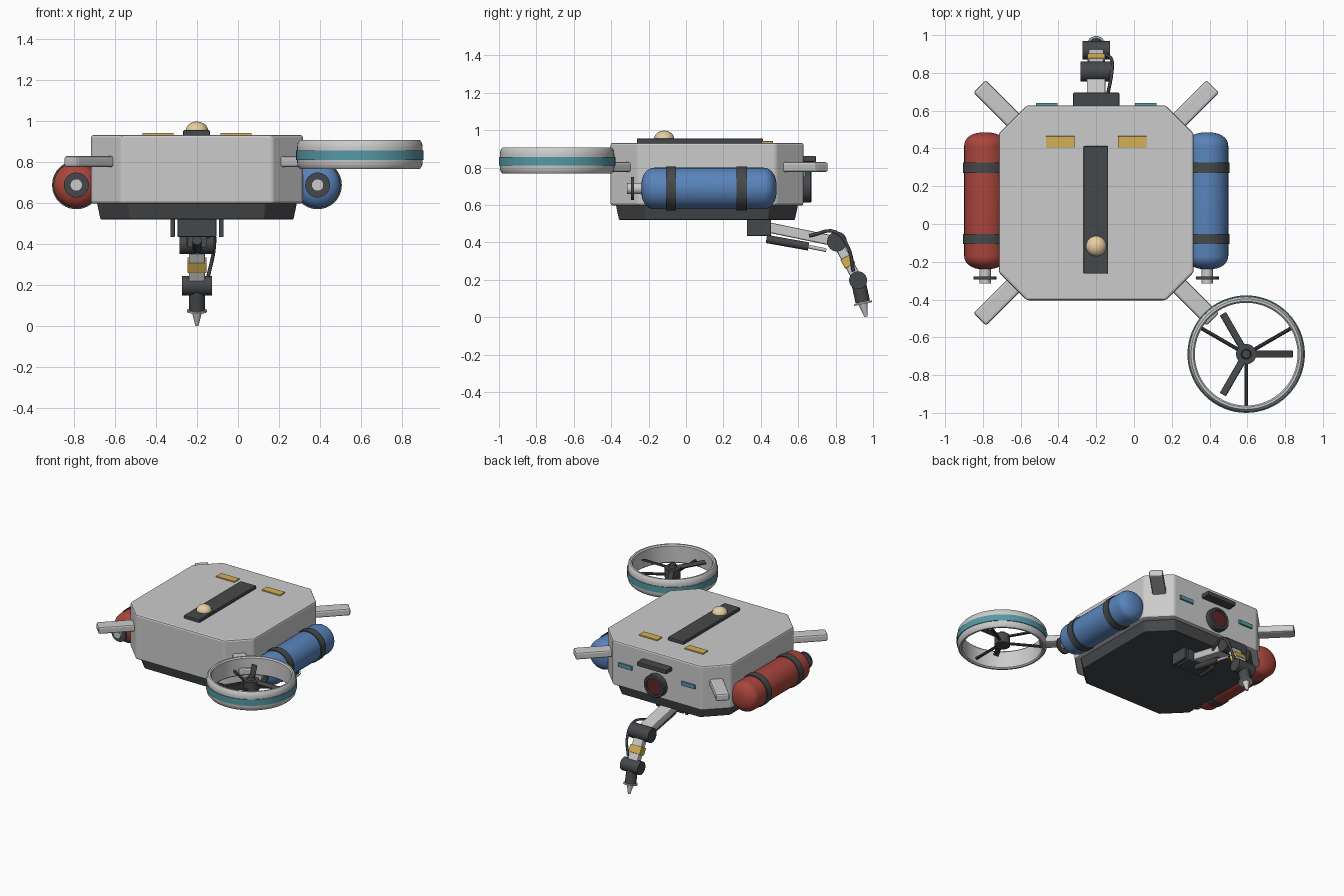
import bpy, bmesh, math
from mathutils import Vector, Matrix

if "Cube" in bpy.data.objects:
    bpy.data.objects.remove(bpy.data.objects["Cube"])

CX, CY = -0.2, 0.112   # hull centre


def mat(name, r, g, b):
    m = bpy.data.materials.new(name)
    m.diffuse_color = (r, g, b, 1)
    m.use_nodes = True
    m.node_tree.nodes["Principled BSDF"].inputs["Base Color"].default_value = m.diffuse_color
    return m


DARK = mat("dark", 0.06, 0.065, 0.07)
TEAL = mat("teal", 0.09, 0.32, 0.37)
RED = mat("red", 0.40, 0.06, 0.045)
BLUE = mat("blue", 0.10, 0.23, 0.50)
YELLOW = mat("yellow", 0.65, 0.44, 0.09)
CREAM = mat("cream", 0.80, 0.62, 0.36)
LENS = mat("lens", 0.12, 0.02, 0.02)


def finish(name, bm, matrix, m, smooth=False):
    bmesh.ops.recalc_face_normals(bm, faces=bm.faces)
    me = bpy.data.meshes.new(name)
    bm.to_mesh(me)
    bm.free()
    ob = bpy.data.objects.new(name, me)
    bpy.context.collection.objects.link(ob)
    ob.matrix_world = matrix
    if m:
        me.materials.append(m)
    if smooth:
        bpy.ops.object.select_all(action='DESELECT')
        ob.select_set(True)
        bpy.context.view_layer.objects.active = ob
        bpy.ops.object.shade_smooth_by_angle(angle=math.radians(35))
    return ob


def aim(loc, axis):
    q = Vector(axis).to_track_quat('Z', 'Y')
    return Matrix.Translation(loc) @ q.to_matrix().to_4x4()


def lathe(name, prof, loc, axis=(0, 0, 1), m=None, n=32, closed=False):
    """Revolve (radius, height) points about an axis."""
    bm = bmesh.new()
    rings = [[bm.verts.new((r * math.cos(2 * math.pi * i / n), r * math.sin(2 * math.pi * i / n), h))
              for i in range(n)] for r, h in prof]
    pairs = list(zip(rings, rings[1:])) + ([(rings[-1], rings[0])] if closed else [])
    for a, b in pairs:
        for i in range(n):
            j = (i + 1) % n
            bm.faces.new((a[i], a[j], b[j], b[i]))
    if not closed:
        bmesh.ops.remove_doubles(bm, verts=bm.verts, dist=1e-5)
    return finish(name, bm, aim(loc, axis), m, True)


def rod(name, a, b, r, m=None, r2=None, n=24):
    a, b = Vector(a), Vector(b)
    h = (b - a).length
    r2 = r if r2 is None else r2
    return lathe(name, [(0, 0), (r, 0), (r2, h), (0, h)], a, b - a, m, n)


def block(name, x, y, z, m=None, bev=0.005, matrix=Matrix()):
    """Bevelled box from (min, max) ranges."""
    bm = bmesh.new()
    bmesh.ops.create_cube(bm, size=1)
    for v in bm.verts:
        v.co = [(r[0] + r[1]) / 2 + c * (r[1] - r[0]) for r, c in zip((x, y, z), v.co)]
    if bev:
        bmesh.ops.bevel(bm, geom=bm.edges[:], offset=bev, segments=2, profile=0.5, affect='EDGES')
    return finish(name, bm, matrix, m)


def beam(name, a, b, w, t, m=None, bev=0.008):
    a, b = Vector(a), Vector(b)
    return block(name, (-w / 2, w / 2), (-t / 2, t / 2), (0, (b - a).length), m, bev, aim(a, b - a))


def octagon(name, levels, m=None, bev=0.012):
    """Chamfered square loft; levels are (half size, half flat edge, z)."""
    bm = bmesh.new()
    rings = []
    for h, f, z in levels:
        pts = [(h, -f), (h, f), (f, h), (-f, h), (-h, f), (-h, -f), (-f, -h), (f, -h)]
        rings.append([bm.verts.new((CX + x, CY + y, z)) for x, y in pts])
    for a, b in zip(rings, rings[1:]):
        for i in range(8):
            j = (i + 1) % 8
            bm.faces.new((a[i], a[j], b[j], b[i]))
    bm.faces.new(rings[0])
    bm.faces.new(rings[-1])
    bmesh.ops.bevel(bm, geom=bm.edges[:], offset=bev, segments=2, profile=0.5, affect='EDGES')
    return finish(name, bm, Matrix(), m)


# Hull and belly
octagon("hull", [(0.516, 0.368, 0.597), (0.516, 0.368, 0.932)])
octagon("belly", [(0.470, 0.325, 0.52), (0.488, 0.335, 0.605)], DARK, 0.005)

# Top strip, beacon and marker plates
block("top_strip", (-0.267, -0.137), (-0.263, 0.412), (0.92, 0.955), DARK)
lathe("beacon", [(0.054 * math.cos(t), 0.044 * math.sin(t)) for t in
                 [math.pi / 2 * k / 8 for k in range(9)]], (CX, -0.117, 0.953), m=CREAM)
for s in (-1, 1):
    c = CX + s * 0.19
    block("marker_plate", (c - 0.076, c + 0.076), (0.405, 0.465), (0.925, 0.941), YELLOW, 0.002)
    c = CX + s * 0.262
    block("rear_slot", (c - 0.057, c + 0.057), (0.61, 0.640), (0.75, 0.78), TEAL, 0.002)

# Rear camera
block("camera_visor", (-0.322, -0.078), (0.61, 0.695), (0.83, 0.862), DARK)
lathe("camera_ring", [(0.062, 0), (0.085, 0), (0.085, 0.045), (0.078, 0.052), (0.062, 0.052)],
      (CX, 0.62, 0.697), (0, 1, 0), DARK, closed=True)
rod("camera_lens", (CX, 0.61, 0.697), (CX, 0.66, 0.697), 0.064, LENS, n=32)

# Diagonal stubs
for sx in (-1, 1):
    for sy in (-1, 1):
        p = lambda d: (CX + sx * d, CY + sy * d, 0.802)
        beam("rotor_stub", p(0.42), p(0.617), 0.094, 0.054, bev=0.012)

# Ducted rotor
RX, RY = 0.594, -0.689
lathe("duct_ring", [(0.272, 0.775), (0.280, 0.767), (0.292, 0.767), (0.303, 0.780), (0.306, 0.80),
                    (0.306, 0.87), (0.303, 0.893), (0.292, 0.907), (0.280, 0.907), (0.272, 0.898)],
      (RX, RY, 0), n=64, closed=True)
lathe("duct_band", [(0.300, 0.81), (0.311, 0.81), (0.311, 0.857), (0.300, 0.857)],
      (RX, RY, 0), m=TEAL, n=64, closed=True)
rod("rotor_hub", (RX, RY, 0.79), (RX, RY, 0.865), 0.054, DARK)
rod("rotor_cap", (RX, RY, 0.86), (RX, RY, 0.89), 0.028, DARK, 0.022)
for k in range(3):
    a = math.radians(30 + 120 * k)
    rod("duct_strut", (RX, RY, 0.81), (RX + 0.28 * math.cos(a), RY + 0.28 * math.sin(a), 0.81), 0.010, DARK, n=10)
    a = math.radians(120 * k)
    turn = Matrix.Translation((RX, RY, 0.855)) @ Matrix.Rotation(a, 4, 'Z') @ Matrix.Rotation(0.3, 4, 'X')
    block("rotor_blade", (0.03, 0.247), (-0.019, 0.019), (-0.006, 0.006), DARK, 0.004, turn)

# Side tanks with straps and valves
for s, m, nm in ((-1, RED, "red_tank"), (1, BLUE, "blue_tank")):
    x, z, R = CX + s * 0.588, 0.688, 0.111
    cap = [(R * math.sin(t) ** 0.8, 0.07 * (1 - math.cos(t))) for t in [math.pi / 2 * k / 8 for k in range(9)]]
    prof = cap + [(r, 0.725 - h) for r, h in reversed(cap)]
    lathe(nm, prof, (x, -0.24, z), (0, 1, 0), m, 40)
    for y in (-0.08, 0.298):
        lathe("tank_strap", [(0.105, -0.027), (0.118, -0.027), (0.118, 0.027), (0.105, 0.027)],
              (x, y, z), (0, 1, 0), DARK, 40, True)
    rod("tank_neck", (x, -0.315, z), (x, -0.22, z), 0.030)
    rod("valve_wheel", (x, -0.293, z), (x, -0.278, z), 0.061, DARK)

# Manipulator arm
block("arm_mount", (-0.295, -0.105), (0.325, 0.455), (0.435, 0.53), DARK)
for s in (-1, 1):
    c = CX + s * 0.119
    block("mount_cheek", (c - 0.011, c + 0.011), (0.325, 0.455), (0.435, 0.53), DARK, 0.002)
E, W, T = Vector((CX, 0.807, 0.404)), Vector((CX, 0.920, 0.197)), Vector((CX, 0.962, 0.002))
beam("upper_arm", (CX, 0.40, 0.488), E, 0.10, 0.055)
rod("arm_piston", (CX, 0.43, 0.418), (CX, 0.655, 0.378), 0.022, DARK)
rod("piston_rod", (CX, 0.64, 0.380), (CX, 0.75, 0.358), 0.010)
rod("elbow_joint", E - Vector((0.084, 0, 0)), E + Vector((0.084, 0, 0)), 0.053, DARK)
beam("forearm", E, W, 0.08, 0.052)
beam("forearm_band", E.lerp(W, 0.40), E.lerp(W, 0.63), 0.094, 0.062, YELLOW, 0.004)
rod("wrist_joint", W - Vector((0.073, 0, 0)), W + Vector((0.073, 0, 0)), 0.048, DARK)
rod("tool_body", W.lerp(T, 0.1), W.lerp(T, 0.60), 0.039, DARK)
rod("tool_flange", W.lerp(T, 0.61), W.lerp(T, 0.65), 0.049)
rod("tool_tip", W.lerp(T, 0.63), T, 0.026, None, 0.008)

# Arm hose
cu = bpy.data.curves.new("arm_hose", 'CURVE')
cu.dimensions = '3D'
cu.bevel_depth = 0.009
cu.bevel_resolution = 2
cu.resolution_u = 6
sp = cu.splines.new('BEZIER')
path = [(-0.145, 0.66, 0.435), (-0.118, 0.80, 0.455), (-0.118, 0.868, 0.37), (-0.145, 0.895, 0.245)]
sp.bezier_points.add(len(path) - 1)
for bp, co in zip(sp.bezier_points, path):
    bp.co = co
    bp.handle_left_type = bp.handle_right_type = 'AUTO'
cu.materials.append(DARK)
bpy.context.collection.objects.link(bpy.data.objects.new("arm_hose", cu))
